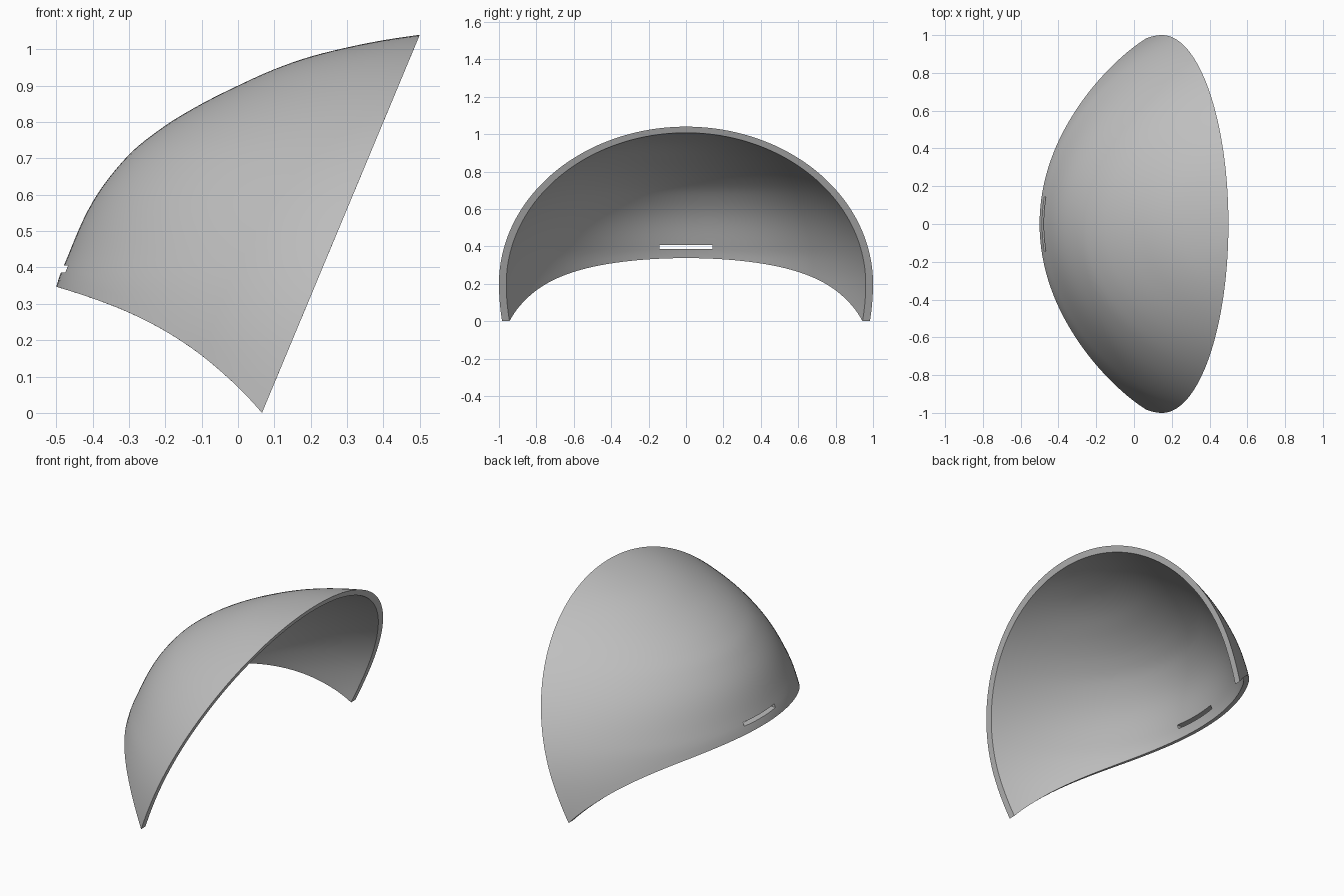
import bpy, bmesh, math
from mathutils import Vector

cube = bpy.data.objects.get("Cube")
if cube:
    bpy.data.objects.remove(cube, do_unlink=True)

COLS, ROWS = 72, 48
SWEEP = math.radians(60)
APEX = 1.04
CENTRE = Vector((0.15, 0, 0.2))
RIM_NORMAL = Vector((APEX, 0, -0.434)).normalized()

# Back profile as (height, x), and lower edge as (x, height)
PROFILE = [(-0.2, -0.555), (0, -0.543), (0.2, -0.528), (0.347, -0.5), (0.4, -0.481),
           (0.58, -0.4), (0.71, -0.3), (0.79, -0.2), (0.85, -0.1), (0.9, 0),
           (0.945, 0.1), (0.98, 0.2), (1.005, 0.3), (1.025, 0.4), (1.04, 0.5)]
LOWER = [(-0.6, 0.375), (-0.5, 0.347), (-0.4, 0.315), (-0.3, 0.276), (-0.2, 0.225),
         (-0.1, 0.158), (0, 0.071), (0.066, 0), (0.2, -0.16)]


def smooth_lookup(pts, t):
    """Cubic interpolation through a list of points."""
    n = len(pts)
    t = min(max(t, pts[0][0]), pts[-1][0])
    i = next(j for j in range(n - 1) if t <= pts[j + 1][0])

    def slope(j):
        a, b = pts[max(j - 1, 0)], pts[min(j + 1, n - 1)]
        return (b[1] - a[1]) / (b[0] - a[0])

    (t0, p0), (t1, p1) = pts[i], pts[i + 1]
    h = t1 - t0
    u = (t - t0) / h
    return (p0 * (1 + 2 * u) * (1 - u) ** 2 + slope(i) * h * u * (1 - u) ** 2
            + p1 * u * u * (3 - 2 * u) + slope(i + 1) * h * u * u * (u - 1))


def shell_point(angle, z, inner):
    """Point on the dome: each level is an oval arc from rim to rim."""
    back = smooth_lookup(PROFILE, z)
    rim = 0.066 + 0.434 * z / APEX
    height = 0.84 if z > 0.2 else 1.1
    half = math.sqrt(max(0, 1 - ((z - 0.2) / height) ** 2))
    q = (1 - math.cos(angle)) / (1 - math.cos(SWEEP))
    p = Vector((back + (rim - back) * q, half * math.sin(angle) / math.sin(SWEEP), z))
    if inner:
        d = p - CENTRE
        p = CENTRE + d * 0.961 - RIM_NORMAL * d.dot(RIM_NORMAL) * 0.012
    return p


def lower_level(angle, inner):
    """Level at which the dome meets the curved lower edge."""
    lo, hi = -0.1, 0.6
    for _ in range(30):
        mid = (lo + hi) / 2
        p = shell_point(angle, mid, inner)
        if p.z > smooth_lookup(LOWER, p.x):
            hi = mid
        else:
            lo = mid
    return hi


bm = bmesh.new()


def skin(inner):
    grid = []
    for c in range(COLS + 1):
        angle = SWEEP * (2 * c / COLS - 1)
        low = lower_level(angle, inner)
        grid.append([bm.verts.new(shell_point(
            angle, APEX - (APEX - low) * (1 - r / ROWS) ** 2, inner))
            for r in range(ROWS)])
    tip = bm.verts.new(shell_point(0, APEX, inner))
    for a, b in zip(grid, grid[1:]):
        for r in range(ROWS - 1):
            bm.faces.new((a[r], b[r], b[r + 1], a[r + 1]))
        bm.faces.new((a[-1], b[-1], tip))
    # Boundary loop: up one rim, down the other, back along the lower edge
    return grid[0] + [tip] + grid[-1][::-1] + [col[0] for col in grid[-2:0:-1]]


# Hood shell: outer and inner skins joined by the edge faces
outer, inside = skin(False), skin(True)
for i in range(len(outer)):
    bm.faces.new((outer[i - 1], outer[i], inside[i], inside[i - 1]))
bmesh.ops.recalc_face_normals(bm, faces=bm.faces)
mesh = bpy.data.meshes.new("hood_shell")
bm.to_mesh(mesh)
bm.free()
hood = bpy.data.objects.new("hood_shell", mesh)
bpy.context.collection.objects.link(hood)

grey = bpy.data.materials.new("plain_grey")
grey.use_nodes = True
grey.diffuse_color = (0.52, 0.52, 0.52, 1)
grey.node_tree.nodes["Principled BSDF"].inputs["Base Color"].default_value = grey.diffuse_color
mesh.materials.append(grey)

# Narrow strap slot through the back wall
bpy.ops.mesh.primitive_cube_add(size=1, location=(-0.48, 0, 0.396))
cutter = bpy.context.object
cutter.name = "slot_cutter"
cutter.scale = (0.2, 0.285, 0.02)
cutter.hide_render = True
cutter.data.materials.append(grey)

bpy.ops.object.select_all(action="DESELECT")
hood.select_set(True)
bpy.context.view_layer.objects.active = hood
slot = hood.modifiers.new("slot", "BOOLEAN")
slot.operation = "DIFFERENCE"
slot.solver = "EXACT"
slot.object = cutter
bpy.ops.object.modifier_apply(modifier=slot.name)
bpy.data.objects.remove(cutter, do_unlink=True)
bpy.ops.object.shade_smooth_by_angle(angle=math.radians(35))
